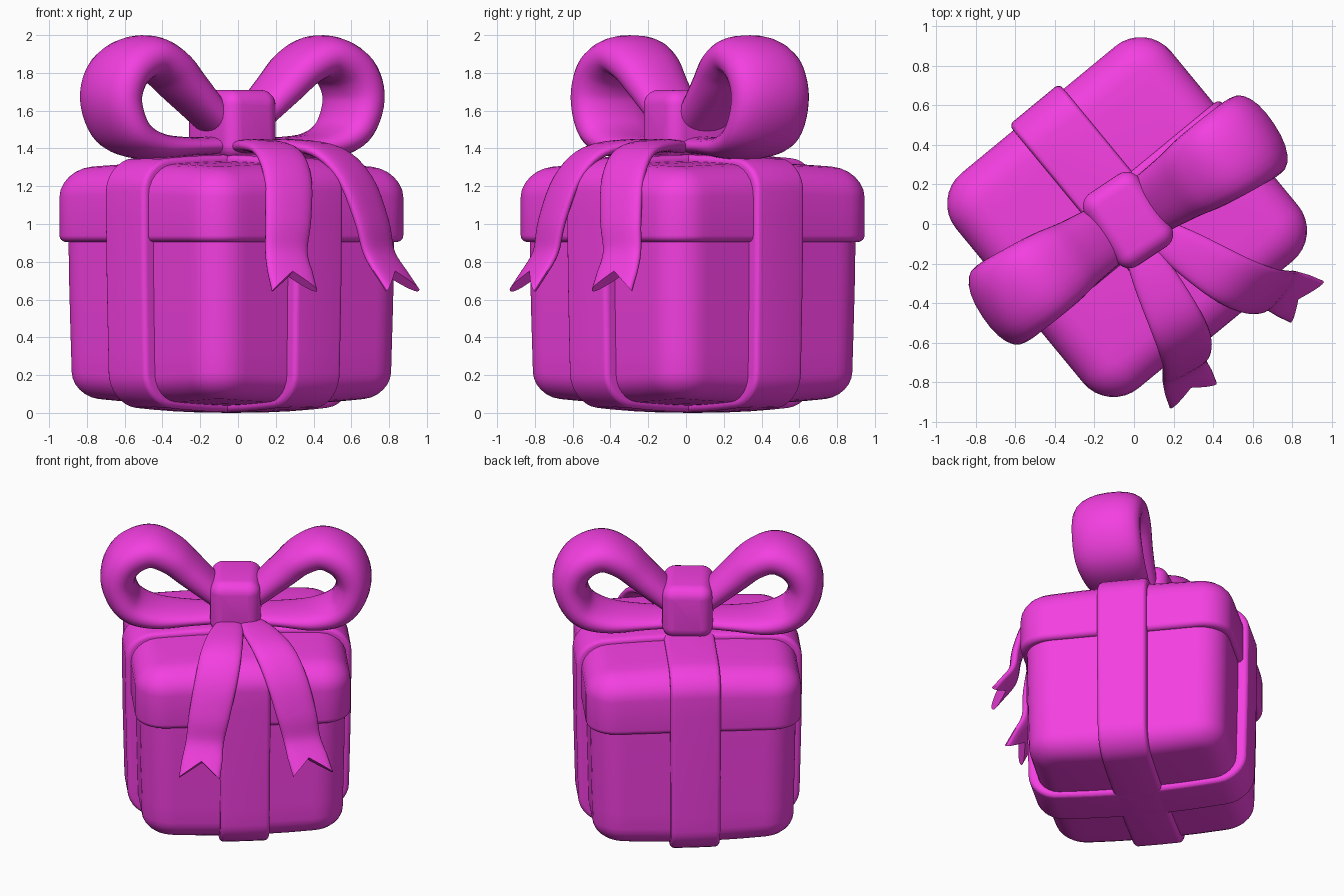
import bpy, bmesh, math
from mathutils import Vector

if "Cube" in bpy.data.objects:
    bpy.data.objects.remove(bpy.data.objects["Cube"])

mat = bpy.data.materials.new("magenta")
mat.diffuse_color = (0.9, 0.05, 0.75, 1)
mat.use_nodes = True
mat.node_tree.nodes["Principled BSDF"].inputs["Base Color"].default_value = mat.diffuse_color

BOX = (math.radians(39.5), (-0.035, 0.035, 0))   # turn and position of the box
BOW = (math.radians(33.5), (-0.03, 0.02, 0))     # turn and position of the bow


def finish(bm, name, frame):
    bmesh.ops.recalc_face_normals(bm, faces=bm.faces)
    me = bpy.data.meshes.new(name)
    bm.to_mesh(me)
    bm.free()
    ob = bpy.data.objects.new(name, me)
    bpy.context.collection.objects.link(ob)
    ob.rotation_euler.z, ob.location = frame[0], frame[1]
    me.materials.append(mat)
    for o in bpy.context.selected_objects:
        o.select_set(False)
    ob.select_set(True)
    bpy.context.view_layer.objects.active = ob
    bpy.ops.object.shade_smooth_by_angle(angle=math.radians(40))
    return ob


def puff(bm):
    """Dome the top and bottom and narrow the base a little."""
    for axis in range(3):
        no = Vector((axis == 0, axis == 1, axis == 2))
        for d in ((-.45, -.3, -.15, 0, .15, .3, .45) if axis < 2 else (.3, .5, .7, 1.05)):
            bmesh.ops.bisect_plane(bm, geom=bm.verts[:] + bm.edges[:] + bm.faces[:],
                                   plane_co=no * d, plane_no=no)
    for v in bm.verts:
        x, y, z = v.co
        r2 = min((x * x + y * y) / 0.5, 1.6)
        if z < 0.5:
            v.co.z += 0.04 * r2 * (1 - z / 0.5)
        if z > 1:
            v.co.z -= 0.03 * r2 * (z - 1) / 0.35
        k = 1 - 0.03 * max(0, 0.9 - z)
        v.co.x, v.co.y = x * k, y * k


def rounded_box(name, size, z0, axis, r_side, r_lo, r_hi, frame, soft=True):
    """Box on z0: edges along axis get r_side, the two cap outlines r_lo and r_hi."""
    bm = bmesh.new()
    bmesh.ops.create_cube(bm, size=1)
    for v in bm.verts:
        v.co = Vector(v.co[i] * size[i] for i in range(3)) + Vector((0, 0, z0 + size[2] / 2))

    def bevel(edges, r, seg):
        bmesh.ops.bevel(bm, geom=edges, offset=r, segments=seg, profile=0.5,
                        affect='EDGES', clamp_overlap=True)

    along = [e for e in bm.edges
             if abs(e.verts[0].co[axis] - e.verts[1].co[axis]) > size[axis] * 0.9]
    bevel(along, r_side, 8)
    lo = min(v.co[axis] for v in bm.verts)
    hi = max(v.co[axis] for v in bm.verts)
    for level, r in ((lo, r_lo), (hi, r_hi)):
        bevel([e for e in bm.edges
               if all(abs(v.co[axis] - level) < 1e-4 for v in e.verts)], r, 6)
    if soft:
        puff(bm)
    return finish(bm, name, frame)


def spline(keys, steps):
    """Catmull-Rom through rows of numbers."""
    out = []
    for i in range(len(keys) - 1):
        a, b, c, d = (Vector(keys[min(max(j, 0), len(keys) - 1)]) for j in range(i - 1, i + 3))
        for s in range(steps):
            t = s / steps
            out.append(0.5 * (2 * b + (c - a) * t + (2 * a - 5 * b + 4 * c - d) * t * t
                              + (3 * b - a - 3 * c + d) * t ** 3))
    return out + [Vector(keys[-1])]


def sweep(name, path, halves, cross, frame, power=0.88, notch=0.0, n=24):
    """Band with a soft oval section; halves = (half thickness, half width) per point."""
    bm = bmesh.new()
    cross = Vector(cross).normalized()
    rings = []
    for i, p in enumerate(path):
        t = (path[min(i + 1, len(path) - 1)] - path[max(i - 1, 0)]).normalized()
        nor = t.cross(cross).normalized()
        ring = []
        for k in range(n):
            c, s = math.cos(math.tau * k / n), math.sin(math.tau * k / n)
            c = math.copysign(abs(c) ** power, c)
            s = math.copysign(abs(s) ** power, s)
            co = p + cross * c * halves[i][1] + nor * s * halves[i][0]
            if i == len(path) - 1:
                co += t * notch * abs(c)
            ring.append(bm.verts.new(co))
        rings.append(ring)
    for a, b in zip(rings, rings[1:]):
        for k in range(n):
            bm.faces.new((a[k], a[(k + 1) % n], b[(k + 1) % n], b[k]))
    for r in (rings[0], rings[-1]):
        for k in range(n // 2):
            ids = dict.fromkeys((k, k + 1, n - k - 1, (n - k) % n))
            bm.faces.new([r[j] for j in ids])
    return finish(bm, name, frame)


# box and lid
rounded_box("box_body", (1.345, 1.345, 1.05), 0.035, 2, 0.20, 0.14, 0.02, BOX)
rounded_box("box_lid", (1.41, 1.41, 0.43), 0.905, 2, 0.20, 0.035, 0.17, BOX)

# crossed ribbons wrapped around the box
rounded_box("ribbon_across", (1.48, 0.33, 1.37), 0.0, 1, 0.18, 0.03, 0.03, BOX)
rounded_box("ribbon_along", (0.33, 1.48, 1.37), 0.0, 0, 0.18, 0.03, 0.03, BOX)

# bow loops: distance out, height, half thickness, half width
loop = [(0.06, 1.50, .07, .15), (0.30, 1.72, .10, .18), (0.43, 1.835, .11, .205),
        (0.57, 1.885, .115, .22), (0.715, 1.81, .12, .23), (0.77, 1.66, .115, .23),
        (0.70, 1.49, .10, .23), (0.53, 1.415, .075, .21), (0.28, 1.41, .05, .17),
        (0.04, 1.42, .05, .14)]
for side, name in ((1, "bow_loop_right"), (-1, "bow_loop_left")):
    rows = spline(loop, 6)
    sweep(name, [Vector((side * r[0], 0, r[1])) for r in rows],
          [(r[2], r[3]) for r in rows], (0, 1, 0), BOW)

# knot
rounded_box("bow_knot", (0.33, 0.44, 0.37), 1.34, 1, 0.08, 0.10, 0.10, BOW, soft=False)

# hanging tails: distance forward, height, half thickness, half width
tail = [(0.10, 1.40, .035, .07), (0.32, 1.415, .035, .11), (0.56, 1.38, .035, .135),
        (0.70, 1.24, .035, .14), (0.765, 1.02, .035, .135), (0.785, 0.85, .032, .125),
        (0.85, 0.735, .028, .135)]
spread = {"tail_left": (-.04, -.09, -.145, -.19, -.24, -.27, -.295),
          "tail_right": (.05, .12, .20, .27, .33, .365, .40)}
for name, us in spread.items():
    rows = spline([(u,) + k for u, k in zip(us, tail)], 5)
    tilt = -0.2 if us[-1] < 0 else 0.2
    sweep(name, [Vector((r[0], -r[1], r[2])) for r in rows],
          [(r[3], r[4]) for r in rows], (1, tilt, 0), BOX, power=0.8, notch=0.11)
